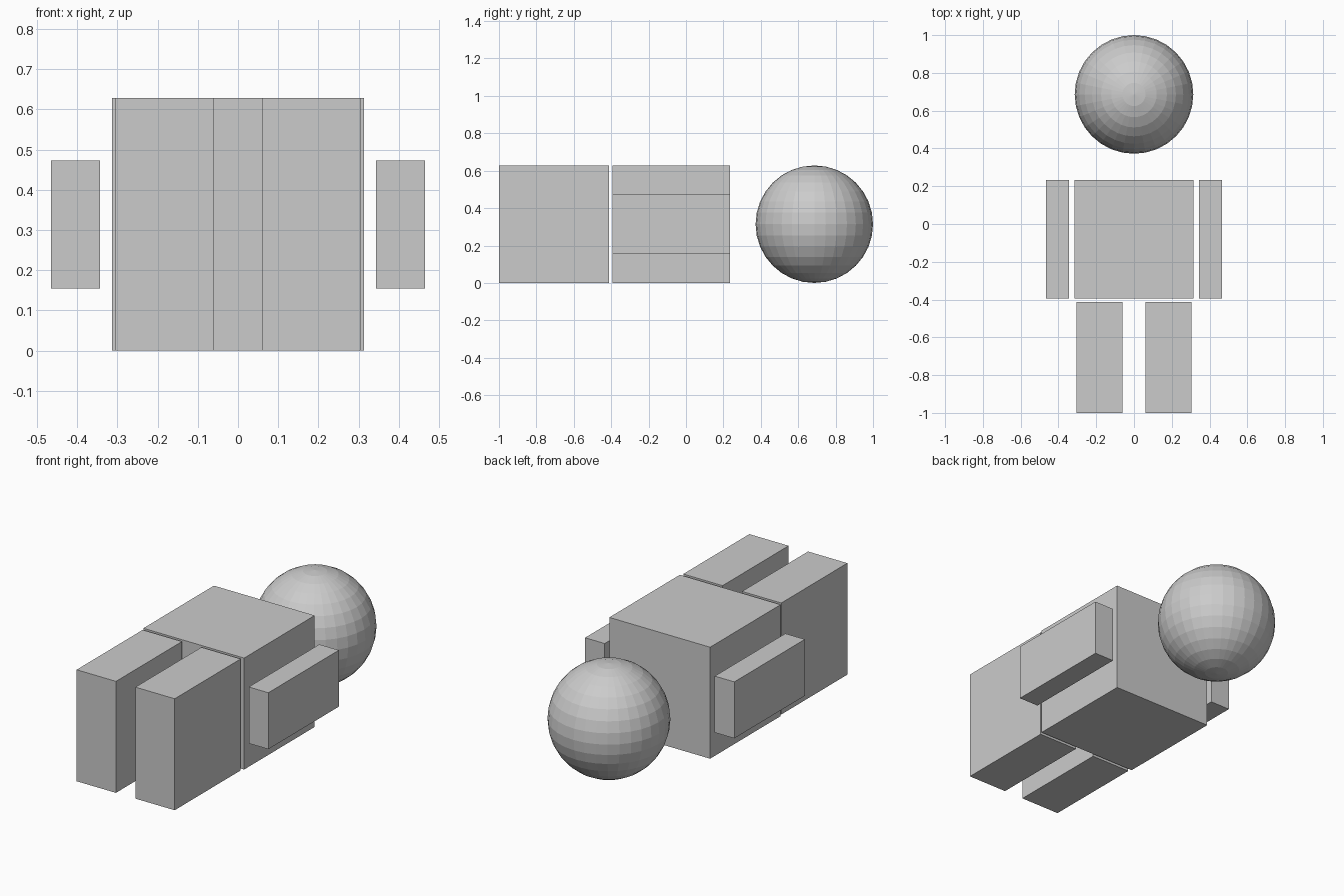
import bpy

if "Cube" in bpy.data.objects:
    bpy.data.objects.remove(bpy.data.objects["Cube"], do_unlink=True)

grey = bpy.data.materials.new("plain grey")
grey.use_nodes = True
colour = (0.6, 0.6, 0.6, 1)
grey.diffuse_color = colour
grey.node_tree.nodes["Principled BSDF"].inputs["Base Color"].default_value = colour

RADIUS = 0.314  # head radius and half the body depth


def finish(name):
    ob = bpy.context.object
    ob.name = ob.data.name = name
    ob.data.materials.append(grey)
    return ob


def box(name, centre, size):
    bpy.ops.mesh.primitive_cube_add(size=1, location=centre)
    ob = finish(name)
    ob.scale = size
    bpy.ops.object.transform_apply(location=False, rotation=False, scale=True)
    return ob


# Torso
torso_y = -0.08
box("torso", (0, torso_y, RADIUS), (2 * RADIUS, 2 * RADIUS, 2 * RADIUS))

# Arms and legs on both sides
for side, sign in (("left", 1), ("right", -1)):
    box(side + "_arm", (sign * 0.404, torso_y, RADIUS), (0.122, 2 * RADIUS, 0.318))
    box(side + "_leg", (sign * 0.183, -0.706, RADIUS), (0.245, 0.588, 2 * RADIUS))

# Faceted head
bpy.ops.mesh.primitive_uv_sphere_add(segments=32, ring_count=16, radius=RADIUS,
                                     location=(0, 1 - RADIUS, RADIUS))
finish("head")
bpy.ops.object.shade_flat()
